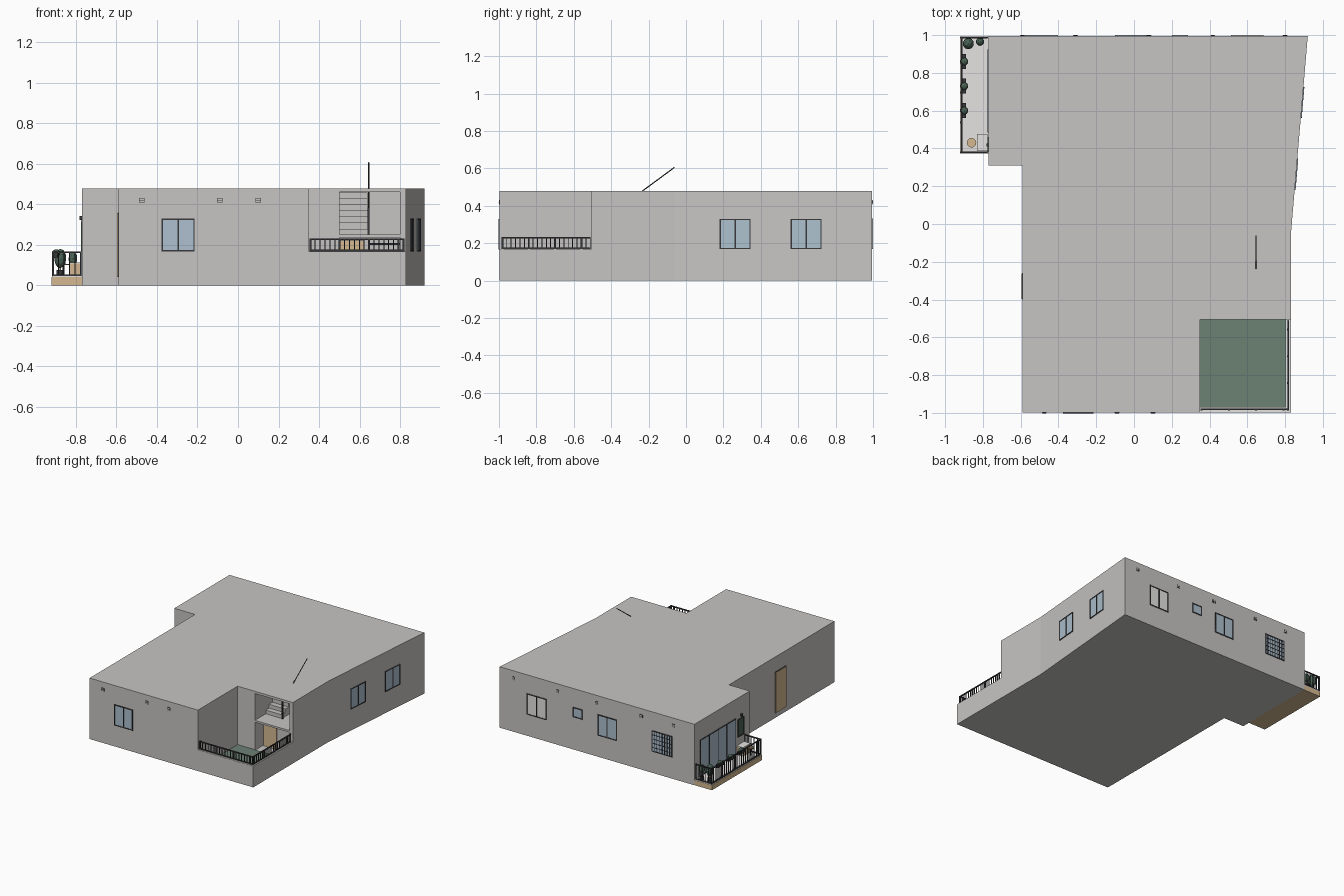
import bpy, bmesh, math
from mathutils import Matrix, Vector

old = bpy.data.objects.get("Cube")
if old:
    bpy.data.objects.remove(old, do_unlink=True)


def material(name, r, g, b):
    m = bpy.data.materials.new(name)
    m.use_nodes = True
    m.diffuse_color = (r, g, b, 1)
    m.node_tree.nodes["Principled BSDF"].inputs["Base Color"].default_value = (r, g, b, 1)
    return m


WALL = material("wall_grey", .57, .56, .545)
GREEN = material("floor_green", .15, .22, .175)
METAL = material("dark_metal", .04, .04, .045)
GLASS = material("window_blue", .42, .53, .62)
WOOD = material("tan_wood", .66, .48, .28)
LEAF = material("leaf_green", .07, .125, .09)
PALE = material("pale_stone", .78, .77, .75)


def finish(name, bm, mats, matrix=None):
    bmesh.ops.recalc_face_normals(bm, faces=bm.faces)
    mesh = bpy.data.meshes.new(name)
    bm.to_mesh(mesh)
    bm.free()
    for m in mats:
        mesh.materials.append(m)
    ob = bpy.data.objects.new(name, mesh)
    bpy.context.scene.collection.objects.link(ob)
    if matrix:
        ob.matrix_world = matrix
    return ob


def boxes(name, items, matrix=None):
    """One object from (low corner, high corner, material) boxes."""
    bm = bmesh.new()
    mats = []
    for lo, hi, mat in items:
        if mat not in mats:
            mats.append(mat)
        lo, hi = Vector(lo), Vector(hi)
        size = Matrix.Diagonal((*(hi - lo), 1))
        new = bmesh.ops.create_cube(bm, size=1, matrix=Matrix.Translation((lo + hi) / 2) @ size)
        for f in {f for v in new["verts"] for f in v.link_faces}:
            f.material_index = mats.index(mat)
    return finish(name, bm, mats, matrix)


def round_part(name, at, r, h, mat, ball=False):
    bm = bmesh.new()
    if ball:
        bmesh.ops.create_icosphere(bm, subdivisions=2, radius=1, matrix=Matrix.Diagonal((r, r, h / 2, 1)))
    else:
        bmesh.ops.create_cone(bm, cap_ends=True, segments=16, radius1=r, radius2=r, depth=h)
    return finish(name, bm, [mat], Matrix.Translation(at))


def bar(name, a, b, r, mat):
    a, b = Vector(a), Vector(b)
    bm = bmesh.new()
    bmesh.ops.create_cone(bm, cap_ends=True, segments=8, radius1=r, radius2=r, depth=(b - a).length)
    turn = (b - a).to_track_quat('Z', 'Y').to_matrix().to_4x4()
    return finish(name, bm, [mat], Matrix.Translation((a + b) / 2) @ turn)


def on_wall(x, y, angle):
    return Matrix.Translation((x, y, 0)) @ Matrix.Rotation(angle, 4, 'Z')


# House body with balcony and stairwell cut out
H = .478
outline = [(-.59, -.997), (.83, -.997), (.83, -.06), (.92, .995),
           (-.77, .995), (-.77, .31), (-.59, .31)]
bm = bmesh.new()
base = bm.faces.new([bm.verts.new((x, y, 0)) for x, y in outline])
top = bmesh.ops.extrude_face_region(bm, geom=[base])
bmesh.ops.translate(bm, vec=(0, 0, H), verts=[g for g in top["geom"] if isinstance(g, bmesh.types.BMVert)])
house = finish("house_body", bm, [WALL])
cuts = [((.35, -1.1, .165), (1, -.505, .6)),
        ((.35, -.97, .015), (.803, -.505, .3)),
        ((.5, -.55, .25), (.8, -.04, .46)),
        ((.5, -.55, .015), (.8, -.4, .235))]
cutters = []
for lo, hi in cuts:
    c = boxes("cutter", [(lo, hi, WALL)])
    c.hide_render = True
    mod = house.modifiers.new("cut", 'BOOLEAN')
    mod.operation, mod.object, mod.solver = 'DIFFERENCE', c, 'EXACT'
    cutters.append(c)
bpy.context.view_layer.update()
cut_mesh = bpy.data.meshes.new_from_object(house.evaluated_get(bpy.context.evaluated_depsgraph_get()))
house.modifiers.clear()
house.data = cut_mesh
for c in cutters:
    bpy.data.objects.remove(c, do_unlink=True)

# Balcony floor, coping and door
boxes("balcony_floor", [((.35, -.97, .012), (.803, -.505, .02), GREEN)])
boxes("balcony_coping", [((.35, -.996, .164), (.829, -.97, .168), PALE),
                         ((.803, -.97, .164), (.829, -.506, .168), PALE)])
boxes("balcony_door", [((.505, -.408, .016), (.62, -.399, .22), WOOD),
                       ((.65, -.41, .2), (.8, -.4, .208), METAL)])

# Stairs and handrail
steps = []
for i in range(7):
    y = -.37 + i * .041
    steps.append(((.5, y, .249), (.64, -.041, .28 + i * .03 - .001), WALL))
boxes("stairs", steps)
bar("stair_handrail", (.645, -.37, .378), (.645, -.062, .605), .003, METAL)
boxes("stair_post", [((.64, -.375, .25), (.65, -.365, .385), METAL)])


# Railings: start, end, bottom, top
def railing(name, a, b, z0, z1, step):
    a, b = Vector(a), Vector(b)
    n = (b - a).length
    items = [((0, -.004, z), (n, .004, z + .008), METAL) for z in (z0, z1 - .008)]
    count = round(n / step)
    for i in range(count + 1):
        x = n * i / count
        w = .005 if i % 6 == 0 else .0025
        items.append(((x - w, -w, z0), (x + w, w, z1), METAL))
    d = b - a
    boxes(name, items, on_wall(a.x, a.y, math.atan2(d.y, d.x)))


railing("balcony_front_railing", (.357, -.982), (.816, -.982), .168, .232, .024)
railing("balcony_side_railing", (.816, -.982), (.816, -.512), .168, .232, .024)
railing("terrace_side_railing", (-.913, .38), (-.913, .987), .045, .168, .026)
railing("terrace_front_railing", (-.913, .38), (-.776, .38), .045, .168, .026)
railing("terrace_back_railing", (-.913, .987), (-.776, .987), .045, .168, .026)


# Windows, with outward side at local -y
def window(name, matrix, w, z0, z1, panes=2, fill=GLASS, grille=False):
    t, out, h = .007, -.005, w / 2
    items = [((-h, -.002, z0), (h, .002, z1), fill),
             ((-h, out, z0), (h, 0, z0 + t), METAL), ((-h, out, z1 - t), (h, 0, z1), METAL)]
    for i in range(panes + 1):
        x = -h + t / 2 + (w - t) * i / panes
        items.append(((x - t / 2, out, z0), (x + t / 2, 0, z1), METAL))
    if grille:
        for i in range(1, 8):
            x = -h + w * i / 8
            items.append(((x - .002, -.005, z0), (x + .002, -.002, z1), METAL))
        for i in range(1, 5):
            z = z0 + (z1 - z0) * i / 5
            items.append(((-h, -.005, z - .002), (h, -.002, z + .002), METAL))
    boxes(name, items, matrix)


slant = math.atan2(1.055, .09)
window("front_window", on_wall(-.295, -.997, 0), .163, .166, .33)
for y in (.263, .643):
    window("right_window", on_wall(.83 + (y + .06) * .09 / 1.055, y, slant), .166, .168, .33)
window("back_window_pale", on_wall(.6, .995, math.pi), .172, .168, .333, fill=PALE)
window("back_window_small", on_wall(.243, .995, math.pi), .085, .255, .333, panes=1)
window("back_window_middle", on_wall(-.015, .995, math.pi), .17, .168, .333)
window("back_window_grille", on_wall(-.49, .995, math.pi), .175, .168, .333, grille=True)
left = -math.pi / 2
window("terrace_sliding_doors", on_wall(-.77, .705, left), .44, .045, .33, panes=4)
window("terrace_green_window", on_wall(-.77, .42, left), .08, .17, .31, panes=1, fill=LEAF)

# Side door
boxes("side_door", [((-.07, -.003, .04), (.07, 0, .36), METAL),
                    ((-.066, -.006, .04), (.066, 0, .356), WOOD)], on_wall(-.59, -.33, left))

# Wall vents
for x, y, angle in [(x, -.997, 0) for x in (-.475, -.09, .1)] + \
                   [(x, .995, math.pi) for x in (.8, .417, .08, -.31, -.59)]:
    boxes("wall_vent", [((-.013, -.003, .408), (.013, 0, .432), METAL),
                        ((-.01, -.004, .411), (.01, 0, .429), WALL),
                        ((-.01, -.005, .418), (.01, 0, .421), METAL)], on_wall(x, y, angle))

# Terrace slab and furniture
boxes("terrace_slab", [((-.92, .372, 0), (-.768, .993, .04), WOOD),
                       ((-.918, .374, .04), (-.77, .991, .045), PALE)])
boxes("terrace_cabinet", [((-.828, .388, .045), (-.776, .475, .108), WOOD),
                          ((-.83, .386, .108), (-.775, .477, .113), PALE)])
boxes("terrace_lamp", [((-.782, .41, .322), (-.77, .425, .342), METAL)])
round_part("table_top", (-.86, .43, .103), .025, .006, WOOD)
round_part("table_leg", (-.86, .43, .072), .005, .056, METAL)

# Potted trees and rail planters
for x, y, r in ((-.877, .955, .03), (-.815, .965, .022)):
    round_part("tree_pot", (x, y, .06), r * .6, .03, METAL)
    round_part("tree_trunk", (x, y, .085), .004, .04, WOOD)
    round_part("tree_crown", (x, y, .132), r, r * 3.2, LEAF, True)
for y in (.6, .73, .86):
    boxes("rail_planter", [((-.91, y - .04, .135), (-.89, y + .04, .16), METAL)])
    round_part("planter_bush", (-.898, y, .158), .021, .04, LEAF, True)
